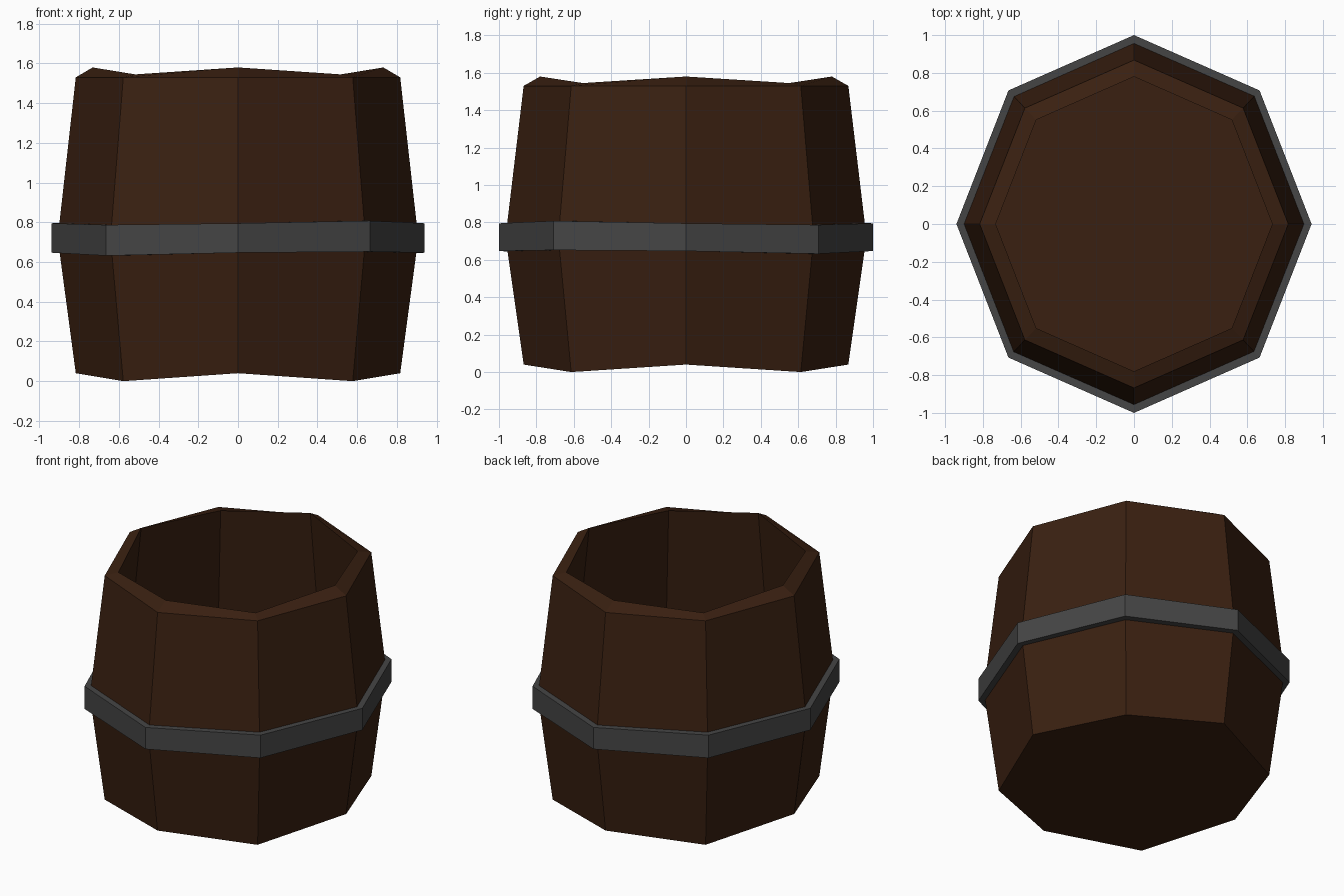
import bpy, bmesh
from math import cos, sin, pi

if "Cube" in bpy.data.objects:
    bpy.data.objects.remove(bpy.data.objects["Cube"])

SIDES = 8


def ring(bm, rx, ry, z_cardinal, z_diag_a, z_diag_b):
    """Octagon whose corners can sit at slightly different heights."""
    verts = []
    for i in range(SIDES):
        a = 2 * pi * i / SIDES
        z = (z_cardinal, z_diag_a, z_cardinal, z_diag_b)[i % 4]
        verts.append(bm.verts.new((rx * cos(a), ry * sin(a), z)))
    return verts


def bridge(bm, lower, upper):
    for i in range(SIDES):
        j = (i + 1) % SIDES
        bm.faces.new((lower[i], lower[j], upper[j], upper[i]))


def make_object(name, profile, color, capped):
    bm = bmesh.new()
    rings = [ring(bm, *p) for p in profile]
    for low, high in zip(rings, rings[1:]):
        bridge(bm, low, high)
    if capped:
        bm.faces.new(rings[0][::-1])
        bm.faces.new(rings[-1])
    else:
        bridge(bm, rings[-1], rings[0])
    bmesh.ops.recalc_face_normals(bm, faces=bm.faces[:])
    mesh = bpy.data.meshes.new(name)
    bm.to_mesh(mesh)
    bm.free()
    mat = bpy.data.materials.new(name + "_material")
    mat.diffuse_color = color
    mat.use_nodes = True
    mat.node_tree.nodes["Principled BSDF"].inputs["Base Color"].default_value = mat.diffuse_color
    mesh.materials.append(mat)
    obj = bpy.data.objects.new(name, mesh)
    bpy.context.collection.objects.link(obj)
    return obj


# Hollow wooden body: up the outside, over the uneven rim, down to the floor
make_object("barrel_body", [
    (0.817, 0.868, 0.04, 0.0, 0.0),
    (0.908, 0.965, 0.72, 0.72, 0.72),
    (0.817, 0.868, 1.53, 1.53, 1.53),
    (0.732, 0.780, 1.58, 1.545, 1.545),
    (0.825, 0.877, 0.72, 0.72, 0.72),
    (0.745, 0.792, 0.12, 0.10, 0.10),
], (0.042, 0.0145, 0.0055, 1), True)

# Metal hoop, slightly warped at alternate corners
make_object("metal_hoop", [
    (0.940, 1.0, 0.647, 0.632, 0.652),
    (0.940, 1.0, 0.795, 0.787, 0.808),
    (0.890, 0.946, 0.795, 0.787, 0.808),
    (0.890, 0.946, 0.647, 0.632, 0.652),
], (0.06, 0.06, 0.06, 1), False)
